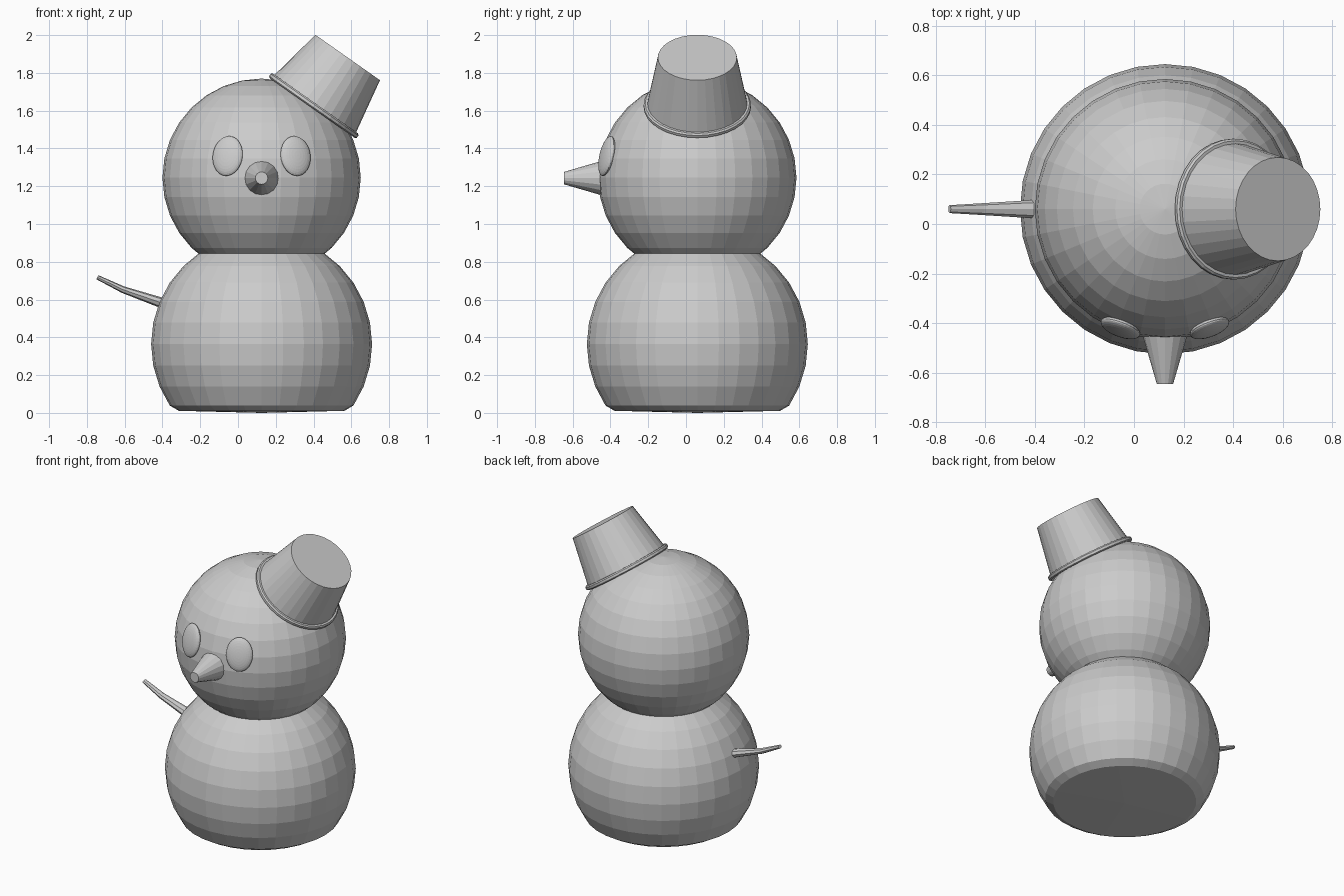
import bpy, bmesh, math
from mathutils import Vector, Matrix

if "Cube" in bpy.data.objects:
    bpy.data.objects.remove(bpy.data.objects["Cube"])

CX, CY = 0.125, 0.06
HEAD = Vector((CX, CY, 1.245))
HEAD_R = 0.525


def finish(bm, name):
    bmesh.ops.recalc_face_normals(bm, faces=bm.faces)
    mesh = bpy.data.meshes.new(name)
    bm.to_mesh(mesh)
    bm.free()
    ob = bpy.data.objects.new(name, mesh)
    bpy.context.collection.objects.link(ob)
    return ob


def ball(name, centre, radii, facing=Vector((0, 0, 1)), shape=None):
    """Faceted ball; its local z points along facing."""
    bm = bmesh.new()
    bmesh.ops.create_uvsphere(bm, u_segments=32, v_segments=16, radius=1)
    for v in bm.verts:
        v.co = Vector(a * b for a, b in zip(v.co, radii))
        if shape:
            shape(v)
    rot = Matrix.Identity(4)
    if facing.xy.length > 1e-6:
        rot = facing.to_track_quat('Z', 'Y').to_matrix().to_4x4()
    bm.transform(Matrix.Translation(centre) @ rot)
    return finish(bm, name)


def loft(name, rings, sides):
    """Capped skin over rings of (centre, direction, half width, half height)."""
    bm = bmesh.new()
    loops = []
    for centre, direction, rx, ry in rings:
        q = Vector(direction).to_track_quat('Z', 'Y')
        angles = [2 * math.pi * i / sides for i in range(sides)]
        loops.append([bm.verts.new(Vector(centre) + q @ Vector(
            (rx * math.cos(a), ry * math.sin(a), 0))) for a in angles])
    for a, b in zip(loops, loops[1:]):
        for i in range(sides):
            j = (i + 1) % sides
            bm.faces.new((a[i], a[j], b[j], b[i]))
    bm.faces.new(loops[0])
    bm.faces.new(loops[-1])
    return finish(bm, name)


# Body: ball with its underside pressed nearly flat
BODY_Z, BODY_R = 0.364, 0.585


def flatten(v):
    if v.co.z < -0.36:
        v.co.x *= 1.06
        v.co.y *= 1.06
        v.co.z = 0.011 * v.co.xy.length / 0.44 - BODY_Z


ball("body", Vector((CX, CY, BODY_Z)), (BODY_R,) * 3, shape=flatten)

# Head
ball("head", HEAD, (HEAD_R,) * 3)

# Eyes lying on the head surface
for side, label in ((-1, "left"), (1, "right")):
    out = Vector((side * 0.18, -0.48, 0.115)).normalized()
    ball("eye_" + label, HEAD + out * HEAD_R, (0.084, 0.108, 0.028), out)

# Nose: blunt cone
nose = [(-0.43, 0.096), (-0.645, 0.033)]
loft("nose", [((CX, y, 1.243), (0, -1, 0), r, r) for y, r in nose], 16)

# Arm: bent tapering stick
loft("arm", [
    ((-0.34, CY, 0.565), (-1, 0, 0.3), 0.040, 0.029),
    ((-0.42, CY, 0.588), (-1, 0, 0.3), 0.036, 0.027),
    ((-0.61, CY, 0.653), (-1, 0, 0.42), 0.024, 0.018),
    ((-0.744, CY, 0.718), (-1, 0, 0.5), 0.016, 0.012)], 8)

# Bucket hat: rolled rim, then tapering wall, along a tilted axis
axis = Vector((0.575, 0, 0.818)).normalized()
base = Vector((0.395, CY, 1.617))
profile = [(0.0, 0.262), (-0.004, 0.274), (0.003, 0.284), (0.018, 0.284),
           (0.026, 0.276), (0.026, 0.264), (0.323, 0.209)]
loft("bucket_hat", [(base + axis * h, axis, r, r) for h, r in profile], 32)
